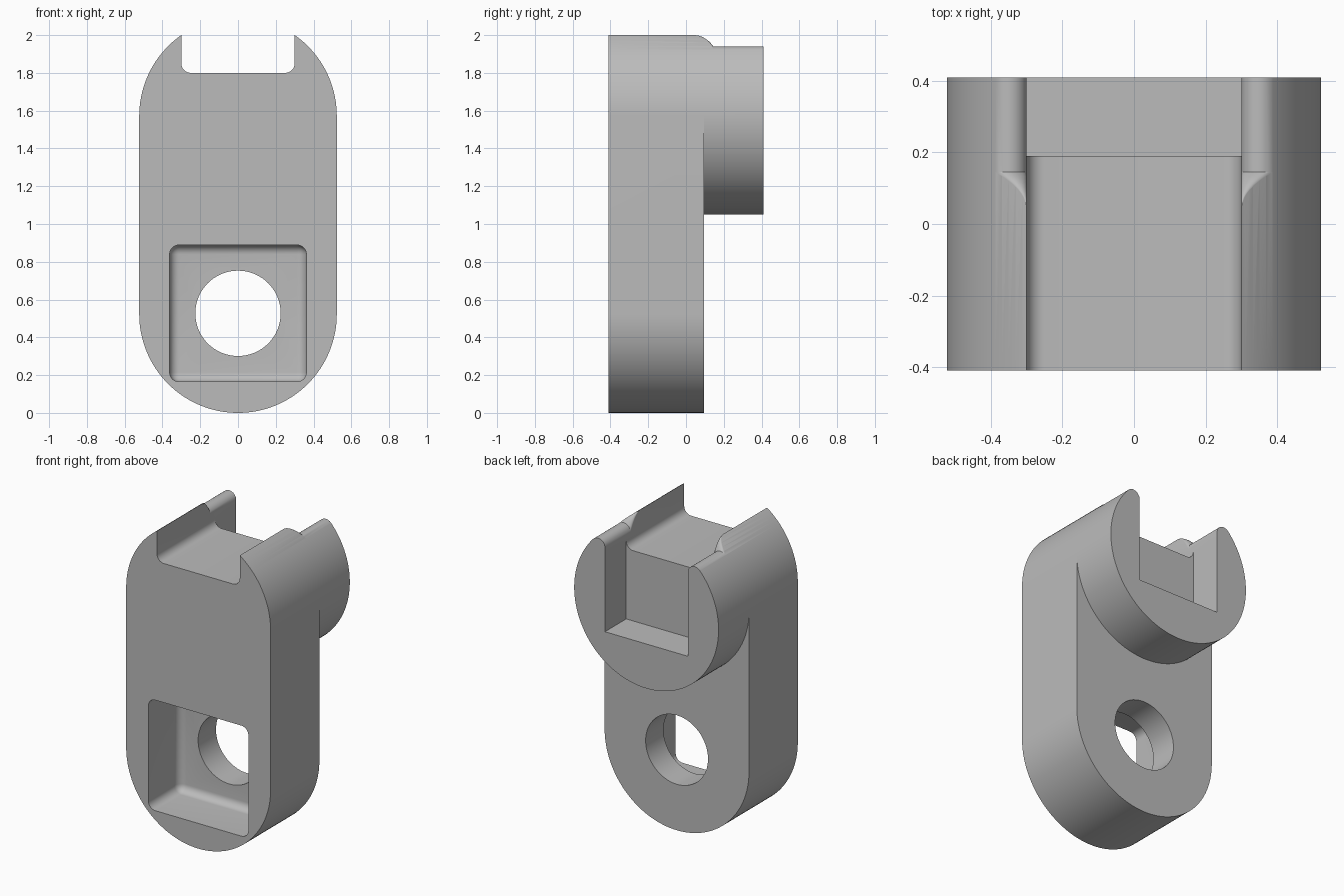
import bpy, bmesh
from math import sin, cos, pi, sqrt, atan2
from mathutils import Matrix

R = 0.523                   # radius of both round ends
LOW, HIGH = R, 1.572        # heights of the two round centres
FRONT, STEP, BACK = -0.41, 0.095, 0.41
SLOT = 0.3                  # half width of the top slot
FILLET = 0.05

cube = bpy.data.objects.get("Cube")
if cube:
    bpy.data.objects.remove(cube, do_unlink=True)

grey = bpy.data.materials.new("plain grey")
grey.use_nodes = True
colour = (0.5, 0.5, 0.5, 1)
grey.diffuse_color = colour
grey.node_tree.nodes["Principled BSDF"].inputs["Base Color"].default_value = colour


def finish(name, bm):
    bmesh.ops.recalc_face_normals(bm, faces=bm.faces)
    mesh = bpy.data.meshes.new(name)
    bm.to_mesh(mesh)
    bm.free()
    mesh.materials.append(grey)
    obj = bpy.data.objects.new(name, mesh)
    bpy.context.collection.objects.link(obj)
    return obj


def arc(cx, cz, r, start, end, n):
    angles = [start + (end - start) * i / n for i in range(n + 1)]
    return [(cx + r * cos(a), cz + r * sin(a)) for a in angles]


def loft(name, sections):
    """Solid through (y, outline) sections with equal point counts."""
    bm = bmesh.new()
    rings = [[bm.verts.new((x, y, z)) for x, z in pts] for y, pts in sections]
    for a, b in zip(rings, rings[1:]):
        for i in range(len(a)):
            j = (i + 1) % len(a)
            bm.faces.new((a[i], a[j], b[j], b[i]))
    bm.faces.new(rings[0])
    bm.faces.new(rings[-1])
    return finish(name, bm)


def extrude(name, outline, y0, y1):
    return loft(name, [(y0, outline), (y1, outline)])


def cut(body, cutter):
    cutter.hide_render = True
    mod = body.modifiers.new("cut", 'BOOLEAN')
    mod.operation = 'DIFFERENCE'
    mod.solver = 'EXACT'
    mod.object = cutter
    bpy.context.view_layer.objects.active = body
    bpy.ops.object.modifier_apply(modifier=mod.name)
    bpy.data.objects.remove(cutter, do_unlink=True)


# Round-ended body at full depth
body = extrude("link_body", arc(0, HIGH, R, 0, pi, 64) + arc(0, LOW, R, pi, 2 * pi, 64),
               FRONT, BACK)

# Thin the lower back, leaving a round boss at the top
below = arc(0, HIGH, R, 0, -pi, 64) + [(-0.8, HIGH), (-0.8, -0.2), (0.8, -0.2), (0.8, HIGH)]
cut(body, extrude("back_relief", below, STEP, 0.7))

# Top slot with rounded floor corners
floor = 1.8
slot = (arc(-SLOT + FILLET, floor + FILLET, FILLET, pi, 1.5 * pi, 8)
        + arc(SLOT - FILLET, floor + FILLET, FILLET, 1.5 * pi, 2 * pi, 8)
        + [(SLOT, 2.4), (-SLOT, 2.4)])
cut(body, extrude("top_slot", slot, -0.7, 0.7))

# Deeper square recess at the back of the slot
recess = [(-SLOT, 1.34), (SLOT, 1.34), (SLOT, 2.4), (-SLOT, 2.4)]
cut(body, extrude("back_recess", recess, 0.19, 0.7))


# Rounded horn tips on the boss, running out towards the front
def tip_outline(r, side):
    cx = SLOT + r
    dz = sqrt((R - r) ** 2 - cx ** 2)
    cz = HIGH + dz
    a = atan2(dz, cx)
    pts = arc(cx, cz, r, pi, a, 10)
    pts += [(cx + (r + 0.1) * cos(a), cz + (r + 0.1) * sin(a)), (0.27, 2.25), (0.27, cz)]
    return [(side * x, z) for x, z in pts]


for side in (-1, 1):
    sections = []
    for i in range(9):
        t = i / 8
        sections.append((0.05 + 0.095 * t, tip_outline(0.001 + 0.049 * t ** 1.7, side)))
    sections.append((0.7, tip_outline(FILLET, side)))
    cut(body, loft("tip_rounding", sections))

# Square front pocket with rounded corners and floor edge
pocket_floor = -0.09
bm = bmesh.new()
bmesh.ops.create_cube(bm, size=1, matrix=Matrix.Translation((0, (pocket_floor - 0.7) / 2, 0.527))
                      @ Matrix.Diagonal((0.724, pocket_floor + 0.7, 0.724, 1)))
bmesh.ops.bevel(bm, geom=bm.edges[:], offset=FILLET, segments=8, profile=0.5, affect='EDGES')
cut(body, finish("front_pocket", bm))

# Round hole through the lower end
cut(body, extrude("pin_hole", arc(0, 0.527, 0.226, 0, 2 * pi * 63 / 64, 63), -0.7, 0.7))

# Smooth curved walls, keep edges sharp
bpy.ops.object.select_all(action='DESELECT')
body.select_set(True)
bpy.context.view_layer.objects.active = body
bpy.ops.object.shade_smooth_by_angle(angle=pi / 6)
